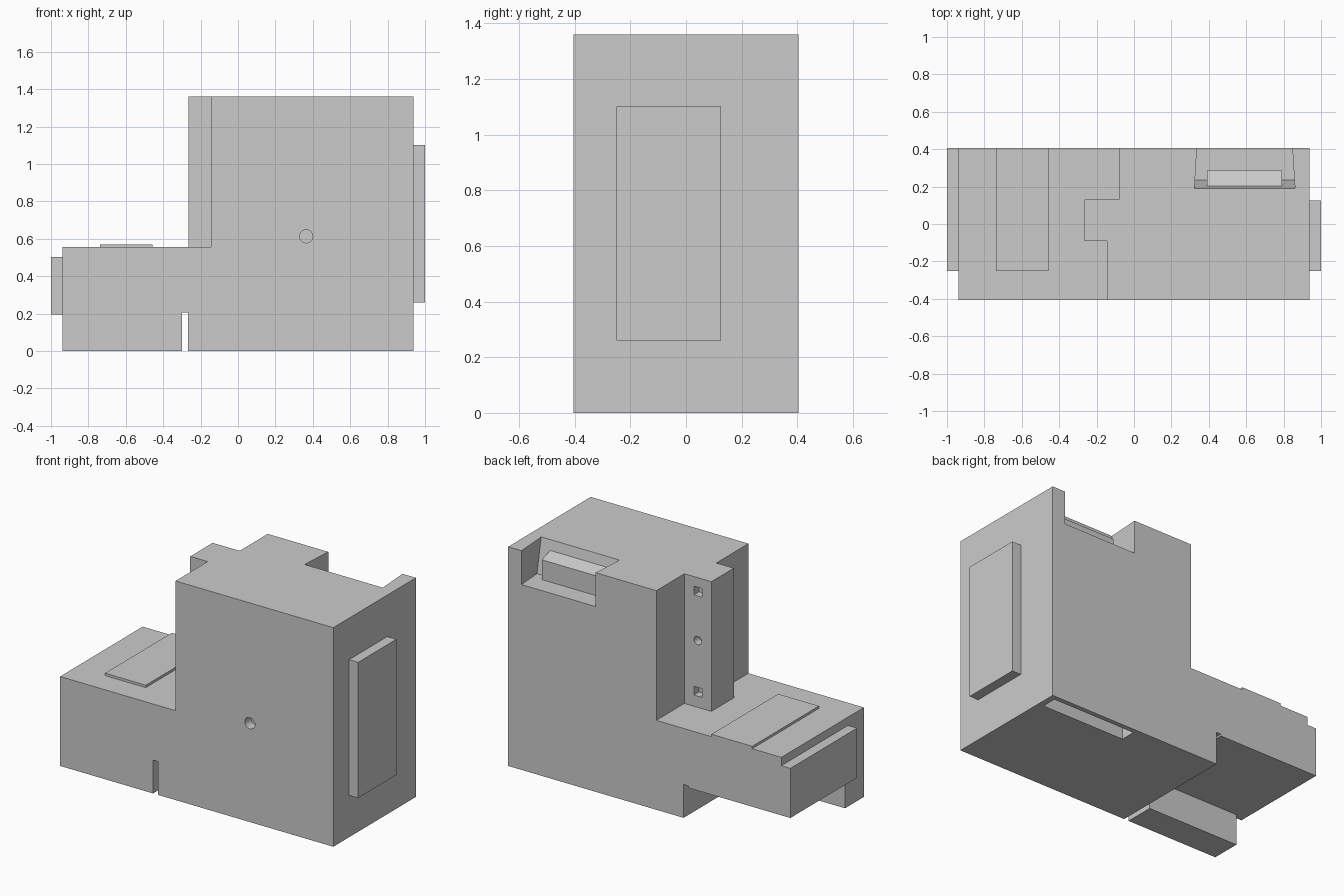
import bpy, bmesh, math
from mathutils import Matrix, Vector

if "Cube" in bpy.data.objects:
    bpy.data.objects.remove(bpy.data.objects["Cube"])


def finish(name, bm):
    bmesh.ops.recalc_face_normals(bm, faces=bm.faces)
    me = bpy.data.meshes.new(name)
    bm.to_mesh(me)
    bm.free()
    ob = bpy.data.objects.new(name, me)
    bpy.context.collection.objects.link(ob)
    return ob


def loft(name, loop_a, loop_b):
    """Solid between two matching loops of 3D points."""
    bm = bmesh.new()
    a = [bm.verts.new(p) for p in loop_a]
    b = [bm.verts.new(p) for p in loop_b]
    bm.faces.new(a)
    bm.faces.new(b)
    for i in range(len(a)):
        j = (i + 1) % len(a)
        bm.faces.new((a[i], a[j], b[j], b[i]))
    return finish(name, bm)


def prism(name, xy, z0, z1):
    return loft(name, [(x, y, z0) for x, y in xy], [(x, y, z1) for x, y in xy])


def box(name, x0, x1, y0, y1, z0, z1):
    return prism(name, [(x0, y0), (x1, y0), (x1, y1), (x0, y1)], z0, z1)


def pin(name, x, y, z, r, depth):
    """Cylinder along y, centred on the given point."""
    bm = bmesh.new()
    m = Matrix.Translation(Vector((x, y, z))) @ Matrix.Rotation(math.pi / 2, 4, 'X')
    bmesh.ops.create_cone(bm, cap_ends=True, segments=24, radius1=r, radius2=r,
                          depth=depth, matrix=m)
    return finish(name, bm)


def cut(target, cutter):
    cutter.hide_render = True
    mod = target.modifiers.new("cut", 'BOOLEAN')
    mod.operation = 'DIFFERENCE'
    mod.solver = 'EXACT'
    mod.object = cutter
    bpy.context.view_layer.objects.active = target
    bpy.ops.object.modifier_apply(modifier=mod.name)
    bpy.data.objects.remove(cutter)


X, Y, H = 0.938, 0.405, 1.36     # half width, half depth, height of the body
STEP = 0.555                     # top of the low section

body = box("main_body", -X, X, -Y, Y, 0, H)

# Step beside the tower, following the tower's notched left side
cut(body, prism("step_cutter", [(-1.2, -0.6), (-0.145, -0.6), (-0.145, -0.09), (-0.265, -0.09),
                                (-0.265, 0.13), (-0.08, 0.13), (-0.08, 0.6), (-1.2, 0.6)], STEP, 1.6))

# Raised underside behind the front leg, and the narrow slit beside it
cut(body, box("underside_cutter", -1.2, -0.28, -0.22, 0.6, -0.2, 0.195))
cut(body, box("slit_cutter", -0.3, -0.267, -0.6, 0.6, -0.2, 0.207))

# Pocket in the top rear edge, with a sloping inner wall
floor_z = 1.15
top_z = 1.46
cut(body, loft("pocket_cutter",
               [(0.326, 0.236, floor_z), (0.858, 0.236, floor_z), (0.84, 0.5, floor_z), (0.342, 0.5, floor_z)],
               [(0.322, 0.169, top_z), (0.862, 0.169, top_z), (0.84, 0.5, top_z), (0.342, 0.5, top_z)]))

# Recess in the underside near the rear edge
cut(body, box("bottom_recess_cutter", 0.32, 0.9, 0.28, 0.375, -0.2, 0.1))

# Hole in the front, and socket holes in the tower's rear rib
cut(body, pin("front_hole_cutter", 0.365, -Y, 0.613, 0.035, 0.12))
cut(body, pin("round_socket_cutter", -0.172, 0.13, 0.97, 0.026, 0.1))
for z in (1.273, 0.652):
    cut(body, box("square_socket_cutter", -0.2, -0.145, 0.08, 0.2, z - 0.027, z + 0.027))

# Catch block inside the pocket, with a sloping top
catch = [(0.285, floor_z), (0.285, 1.273), (0.203, 1.3), (0.236, floor_z)]
loft("pocket_catch", [(0.39, y, z) for y, z in catch], [(0.79, y, z) for y, z in catch])

# Raised panels on the two ends and the low top
box("left_end_panel", -1, -X, -0.25, Y, 0.195, 0.503)
box("right_end_panel", X, 1, -0.25, 0.125, 0.26, 1.102)
box("top_plate", -0.738, -0.458, -0.25, Y, STEP, 0.57)
